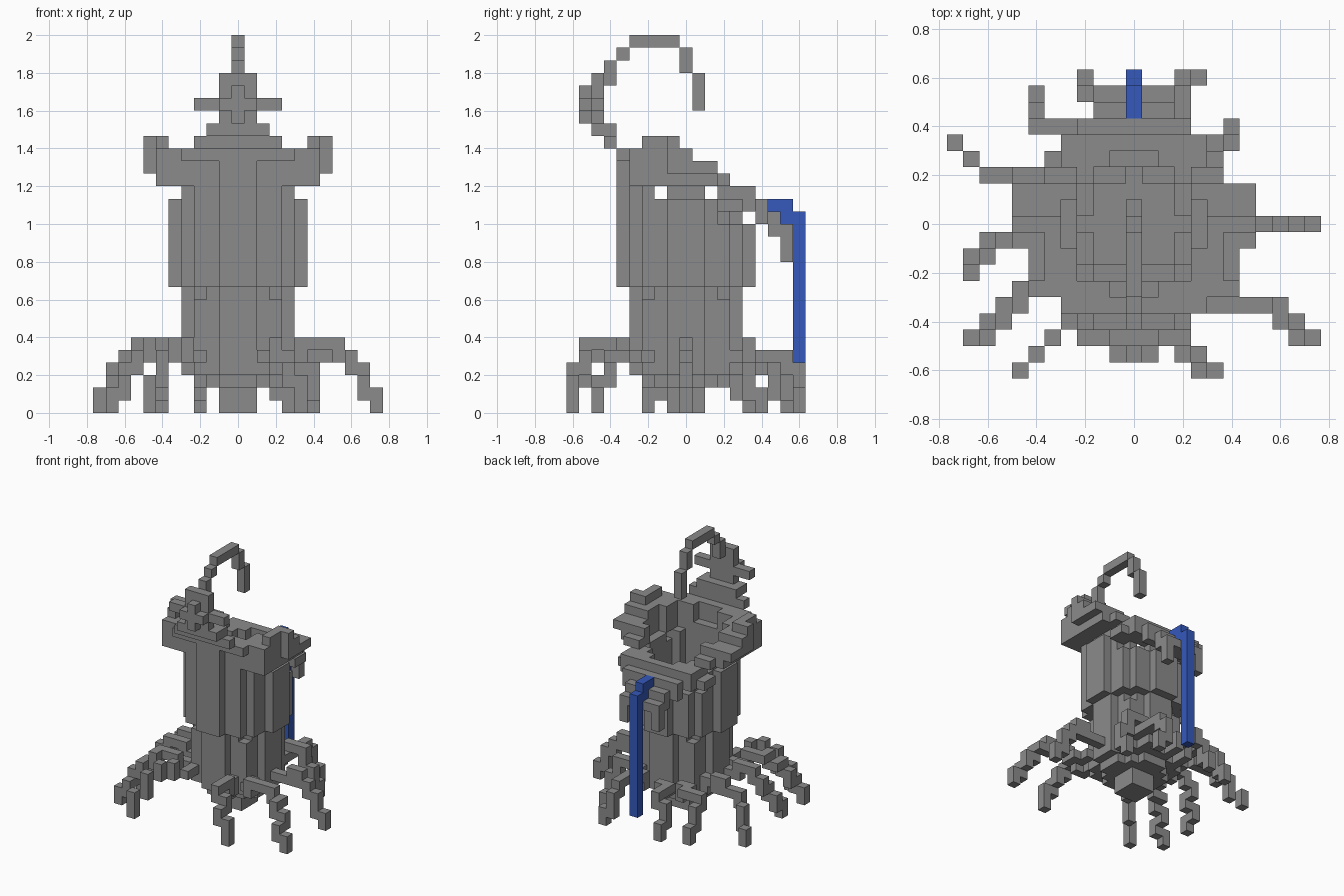
import bpy
import bmesh
from mathutils import Vector

BLOCK = 2 / 30  # edge length of one block
FLOOR, WAIST, SHOULDER, CROWN = 2, 10, 16, 20  # key heights in blocks

default_cube = bpy.data.objects.get("Cube")
if default_cube:
    bpy.data.objects.remove(default_cube)


def make_material(name, red, green, blue):
    material = bpy.data.materials.new(name)
    material.use_nodes = True
    colour = (red, green, blue, 1)
    material.diffuse_color = colour
    shader = material.node_tree.nodes["Principled BSDF"]
    shader.inputs["Base Color"].default_value = colour
    return material


stone = make_material("stone grey", 0.26, 0.26, 0.26)
water = make_material("water blue", 0.035, 0.1, 0.5)
AXES = [Vector(row) for row in ((1, 0, 0), (0, 1, 0), (0, 0, 1))]


def build(name, cells, material):
    """Turn a set of block cells into a mesh of its outer faces."""
    bm = bmesh.new()
    for cell in sorted(cells):
        centre = Vector(cell) + AXES[2] / 2
        for index, axis in enumerate(AXES):
            for sign in (1, -1):
                normal = axis * sign
                if tuple(round(value) for value in Vector(cell) + normal) in cells:
                    continue
                across = AXES[index - 2] / 2
                along = AXES[index - 1] / 2 * sign
                middle = centre + normal / 2
                corners = (-across - along, across - along, across + along, along - across)
                bm.faces.new([bm.verts.new((middle + corner) * BLOCK) for corner in corners])
    bmesh.ops.remove_doubles(bm, verts=bm.verts, dist=BLOCK / 100)
    bmesh.ops.dissolve_limit(bm, angle_limit=0.01, verts=bm.verts, edges=bm.edges)
    mesh = bpy.data.meshes.new(name)
    bm.to_mesh(mesh)
    bm.free()
    mesh.materials.append(material)
    part = bpy.data.objects.new(name, mesh)
    bpy.context.collection.objects.link(part)


def slab(half, front, back, low, high):
    """Cells of a box centred on x, with inclusive limits."""
    return {(x, y, z) for x in range(-half, half + 1)
            for y in range(front, back + 1) for z in range(low, high + 1)}


def disc(radius, low, high):
    """Cells of an upright round column."""
    reach = int(radius)
    return {cell for cell in slab(reach, -reach, reach, low, high)
            if Vector(cell[:2]).length <= radius}


# Hollow trunk: narrow foot with corner ribs, wide barrel, stepped collar
ribs = {cell for cell in slab(3, -3, 3, FLOOR + 1, WAIST - 2)
        if abs(cell[0]) == abs(cell[1]) == 3}
foot = disc(4.2, FLOOR + 1, WAIST) | disc(3.2, FLOOR, FLOOR) | ribs
build("trunk_foot", foot - disc(3, FLOOR + 3, WAIST), stone)


def barrel_top(y):
    if y > 2:
        return SHOULDER - 2
    return SHOULDER + max(0, -y - 2)


barrel = {cell for cell in disc(5.1, WAIST, CROWN) if cell[2] <= barrel_top(cell[1])}
collar = {(x, y, z) for x, y, z in disc(4.3, SHOULDER - 1, SHOULDER + 1)
          if y < 4 or z < SHOULDER}
build("trunk_barrel", (barrel | collar) - disc(3.7, WAIST, CROWN), stone)
build("base_stub", slab(1, -1, 1, 0, FLOOR - 1), stone)


# Sloping rim with raised lobes at both sides
def rim_half_width(y):
    if y < -1:
        return 4 if y == -5 else 6
    return 7 if y < 3 else min(5, 9 - y)


rim = set()
for y in range(-5, 7):
    half = rim_half_width(y)
    slope = CROWN - (2 * y + 1) // 3
    for x in range(-half, half + 1):
        side = abs(x)
        lobe = side > 5 and y > -4
        high = min(slope, CROWN + 1 if lobe else CROWN)
        low = SHOULDER
        if y == -5:
            low = CROWN
        elif y < 3:
            low = SHOULDER + max(2, side - 4)
        elif side == 5:
            high = high if y == 3 else SHOULDER
        rim |= {(x, y, z) for z in range(low, high + 1)
                if side != 5 or z != SHOULDER + 1}
build("rim", rim - disc(4.3, SHOULDER, CROWN + 1), stone)

# Spout lip at the back with drooping corners
lip_top = SHOULDER - 1
droop = {cell for cell in slab(2, 8, 8, lip_top - 3, lip_top - 1) if abs(cell[0]) == 2}
lip = slab(3, 6, 6, lip_top, lip_top) | slab(2, 7, 7, lip_top - 1, lip_top)
build("spout_lip", lip | slab(2, 8, 8, lip_top - 1, lip_top - 1) | droop, stone)

# Water pouring over the lip
spill = slab(0, 7, 8, SHOULDER, SHOULDER) | slab(0, 8, 9, lip_top, lip_top)
build("water_stream", spill | slab(0, 9, 9, FLOOR, lip_top), water)
build("water_film", slab(0, 6, 6, SHOULDER + 1, SHOULDER + 1) and
      {(0, 6, SHOULDER)}, water)

# Leaf narrowing upwards from the front rim, ending in a cross-shaped bud
leaf = set()
for step in range(3):
    height = CROWN + step
    leaf |= slab(4 - step, -5 - step, -5 - min(step, 1), height, height)
bud = CROWN + 4
leaf |= slab(1, -7, -7, bud - 1, bud + 2) | slab(3, -7, -7, bud, bud)
leaf |= slab(1, -8, -8, bud, bud) | slab(0, -8, -8, bud - 1, bud + 1)
build("front_leaf", leaf, stone)

# Hooked tendril above the leaf
peak = CROWN + 9
tendril = slab(0, -6, -6, peak - 3, peak - 2) | slab(0, -5, -5, peak - 1, peak - 1)
tendril |= slab(0, -4, -1, peak, peak) | slab(0, 0, 0, peak - 2, peak - 1)
build("tendril", tendril | slab(0, 1, 1, peak - 5, peak - 3), stone)


# Roots arching from the foot over a knee and down to the ground
def trail(points, stairs):
    """Block positions along a line, with square corners if stairs is set."""
    cells = [tuple(round(value) for value in points[0])]
    for start, end in zip(points, points[1:]):
        count = round(max(abs(value) for value in end - start))
        for index in range(1, count + 1):
            x, y = (round(value) for value in start.lerp(end, index / count))
            if stairs and cells[-1][0] != x and cells[-1][1] != y:
                cells.append((cells[-1][0], y))
            cells.append((x, y))
    return cells


def root(name, *bends, stairs=True):
    bends = [Vector(bend) for bend in bends]
    tip = bends[-1]
    crest = 4 if tip.y > 7 else 5
    base = 2 if tip.y < -8 else 1.4
    rise = trail([bends[0].normalized() * 3, bends[0]], stairs)
    fall = trail(bends, stairs)
    heights = [round(3 + (crest - 3) * i / (len(rise) - 1)) for i in range(len(rise))]
    cells = set()
    for (x, y), low, high in zip(rise, heights[:1] + heights, heights):
        cells |= {(x, y, z) for z in range(low, high + 1)}
    heights = [round(base + (crest - base) * (1 - (i / (len(fall) - 1)) ** 2))
               for i in range(len(fall))]
    for (x, y), high, low in zip(fall, heights, heights[1:] + [0]):
        cells |= {(x, y, z) for z in range(low, high + 1)}
    build(name, cells, stone)


root("left_root", (7, 0), (11, 0))
root("front_left_root", (6, -5), (9, -5), (11, -7))
root("front_inner_left_root", (3, -7), (5, -9))
root("front_inner_right_root", (-4, -6), (-7, -9), stairs=False)
root("front_right_root", (-6, -4), (-7, -4), (-10, -7))
root("right_root", (-6, -1), (-9, -1), (-10, -2), (-10, -3))
root("back_right_root", (-6, 3), (-9, 3), (-11, 5), stairs=False)
root("back_mid_right_root", (-5, 6), (-6, 6), (-6, 8))
root("back_inner_right_root", (-2, 7), (-3, 8), (-3, 9))
root("back_inner_left_root", (3, 7), (3, 8), (4, 9))
root("back_left_root", (4, 5), (6, 5), (6, 6))
